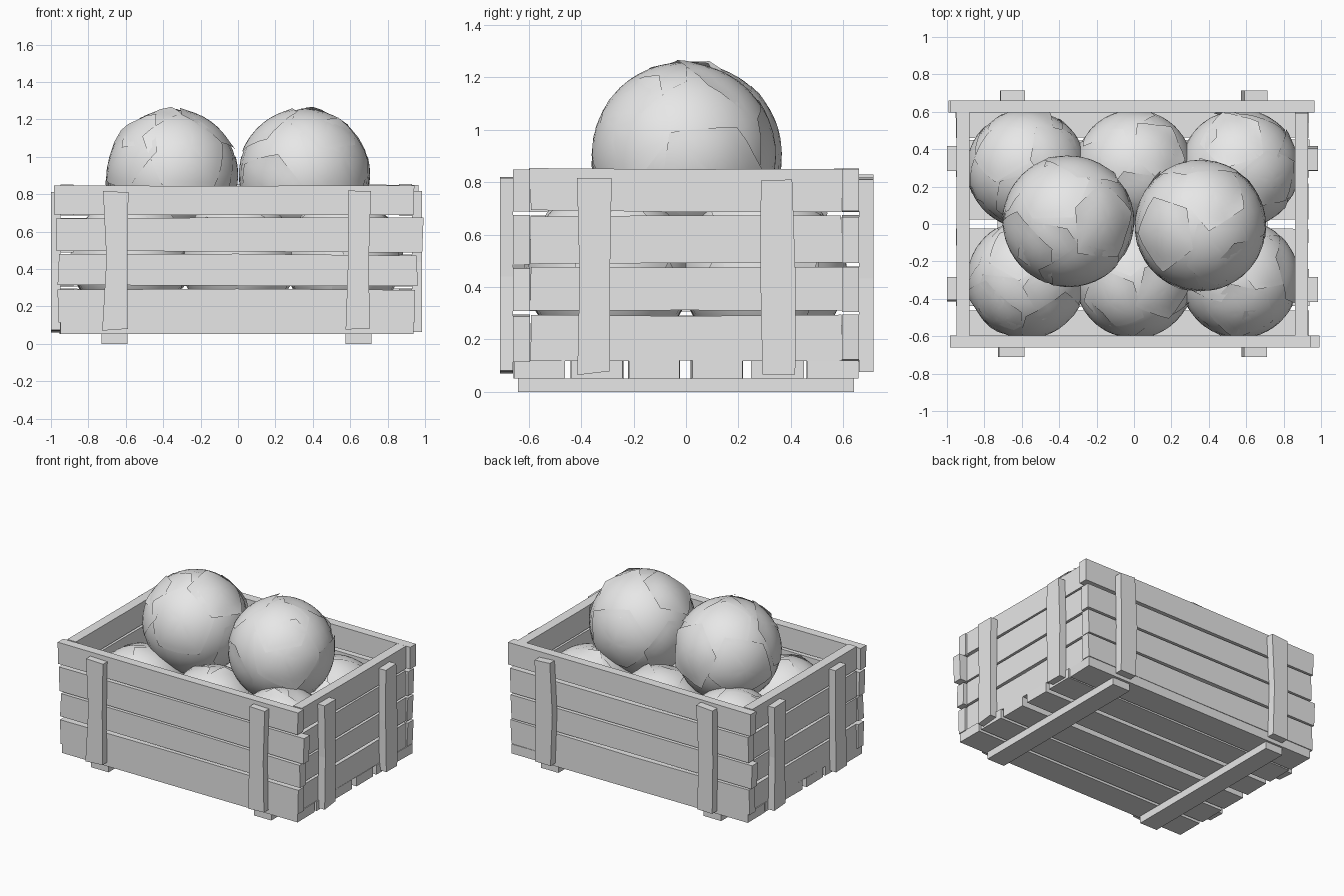
import bpy, bmesh, math, random
from mathutils import Vector

rng = random.Random(7)
if "Cube" in bpy.data.objects:
    bpy.data.objects.remove(bpy.data.objects["Cube"], do_unlink=True)

grey = bpy.data.materials.new("pale_grey")
grey.use_nodes = True
grey.diffuse_color = (0.8, 0.8, 0.8, 1)
grey.node_tree.nodes["Principled BSDF"].inputs["Base Color"].default_value = (0.8, 0.8, 0.8, 1)


def finish(bm, name, smooth=False):
    mesh = bpy.data.meshes.new(name)
    bm.to_mesh(mesh)
    bm.free()
    mesh.materials.append(grey)
    for p in mesh.polygons:
        p.use_smooth = smooth
    obj = bpy.data.objects.new(name, mesh)
    bpy.context.collection.objects.link(obj)
    return obj


def board(name, xs, ys, zs, wobble=0.006):
    """Rough sawn board: a box with one bend along its longest side."""
    spans = (xs, ys, zs)
    size = Vector([b - a for a, b in spans])
    mid = Vector([(a + b) / 2 for a, b in spans])
    long_axis = max(range(3), key=lambda i: size[i])
    thin_axis = min(range(3), key=lambda i: size[i])
    bm = bmesh.new()
    bmesh.ops.create_cube(bm, size=1)
    for v in bm.verts:
        v.co = v.co * size + mid
    normal = Vector([float(i == long_axis) for i in range(3)])
    bmesh.ops.bisect_plane(bm, geom=bm.verts[:] + bm.edges[:] + bm.faces[:],
                           plane_co=mid, plane_no=normal)
    # vertices stacked through the thickness share one offset
    offsets = {}
    for v in bm.verts:
        key = tuple(round(v.co[i], 3) for i in range(3) if i != thin_axis)
        if key not in offsets:
            offsets[key] = [rng.uniform(-wobble, wobble) for i in range(3)]
        for i in range(3):
            if i != thin_axis:
                v.co[i] += offsets[key][i]
    return finish(bm, name)


# Runners and floor
for side, x in (("right", -0.66), ("left", 0.645)):
    board(f"{side}_runner", (x - 0.07, x + 0.07), (-0.64, 0.64), (0, 0.052), 0)
for i, y in enumerate((-0.56, -0.34, -0.12, 0.12, 0.35, 0.56)):
    board(f"floor_slat_{i + 1}", (-0.95, 0.935), (y - 0.098, y + 0.098), (0.052, 0.12), 0.004)

# Side walls
rows = ((0.12, 0.292), (0.31, 0.477), (0.492, 0.67), (0.69, 0.85))
front_ends = ((-0.96, 0.94), (-0.96, 0.955), (-0.97, 0.99), (-0.98, 0.945))
back_ends = ((-0.97, 0.94), (-0.99, 0.94), (-0.96, 0.95), (-0.98, 0.96))
for i, row in enumerate(rows):
    board(f"front_board_{i + 1}", front_ends[i], (-0.66, -0.595), row)
    board(f"back_board_{i + 1}", back_ends[i], (0.595, 0.66), row)
    board(f"right_board_{i + 1}", (-0.95, -0.88), (-0.595, 0.595), row, 0.004)
    board(f"left_board_{i + 1}", (0.86, 0.93), (-0.595, 0.595), row, 0.004)

# Outer battens
for side, x in (("right", -0.655), ("left", 0.645)):
    board(f"front_{side}_batten", (x - 0.06, x + 0.06), (-0.71, -0.66), (0.075, 0.815), 0.012)
    board(f"back_{side}_batten", (x - 0.065, x + 0.065), (0.66, 0.715), (0.07, 0.82), 0.012)
for side, y in (("front", -0.35), ("back", 0.35)):
    board(f"right_{side}_batten", (-1.0, -0.95), (y - 0.06, y + 0.06), (0.07, 0.815), 0.01)
    board(f"left_{side}_batten", (0.93, 0.985), (y - 0.06, y + 0.06), (0.07, 0.815), 0.01)


def add_leaf(bm, radius, aim, reach, corners):
    """Angular leaf wrapped on a ball, with some corners curling outward."""
    aim = aim.normalized()
    across = aim.orthogonal().normalized()
    up = aim.cross(across)
    spin = rng.uniform(0, math.tau)
    points = []
    for i in range(corners):
        a = math.tau * i / corners + spin
        r = reach * rng.uniform(0.8, 1.15)
        points.append((r * math.cos(a), r * math.sin(a), rng.choice((0, 0.01, 0.045))))
    steps, rings = 4, 5
    outline = []
    for i, p in enumerate(points):
        q = points[(i + 1) % corners]
        for s in range(steps):
            t = s / steps
            lift = p[2] * max(0, 1 - 2 * t) + q[2] * max(0, 2 * t - 1)
            outline.append((p[0] + (q[0] - p[0]) * t, p[1] + (q[1] - p[1]) * t, lift))
    base = rng.uniform(1.0, 1.015)
    centre = bm.verts.new(aim * radius * base)
    previous = None
    for k in range(1, rings + 1):
        f = k / rings
        ring = []
        for u, v, lift in outline:
            d = (aim + across * u * f + up * v * f).normalized()
            ring.append(bm.verts.new(d * radius * (base + lift * f ** 5)))
        for i in range(len(ring)):
            j = (i + 1) % len(ring)
            if previous:
                bm.faces.new((previous[i], ring[i], ring[j], previous[j]))
            else:
                bm.faces.new((centre, ring[i], ring[j]))
        previous = ring


def cabbage(name, centre, radius):
    bm = bmesh.new()
    bmesh.ops.create_uvsphere(bm, u_segments=24, v_segments=16, radius=radius)
    # leaves around the waist, then the crown
    turn = rng.uniform(0, math.tau)
    for i in range(5):
        a = turn + math.tau * i / 5
        add_leaf(bm, radius, Vector((math.cos(a), math.sin(a), rng.uniform(-0.3, 0.5))), 0.85, 5)
    for i in range(3):
        a = turn + math.tau * i / 3
        add_leaf(bm, radius, Vector((math.cos(a), math.sin(a), 1.4)), 0.7, 5)
    obj = finish(bm, name, smooth=True)
    obj.location = centre
    return obj


# Cabbages: six in the crate, two on top
for row, y in (("front", -0.295), ("back", 0.295)):
    for col, x in (("right", -0.575), ("middle", 0), ("left", 0.565)):
        cabbage(f"{row}_{col}_cabbage", (x, y, 0.46), 0.315)
cabbage("top_right_cabbage", (-0.35, 0.015, 0.905), 0.348)
cabbage("top_left_cabbage", (0.355, -0.01, 0.905), 0.35)
